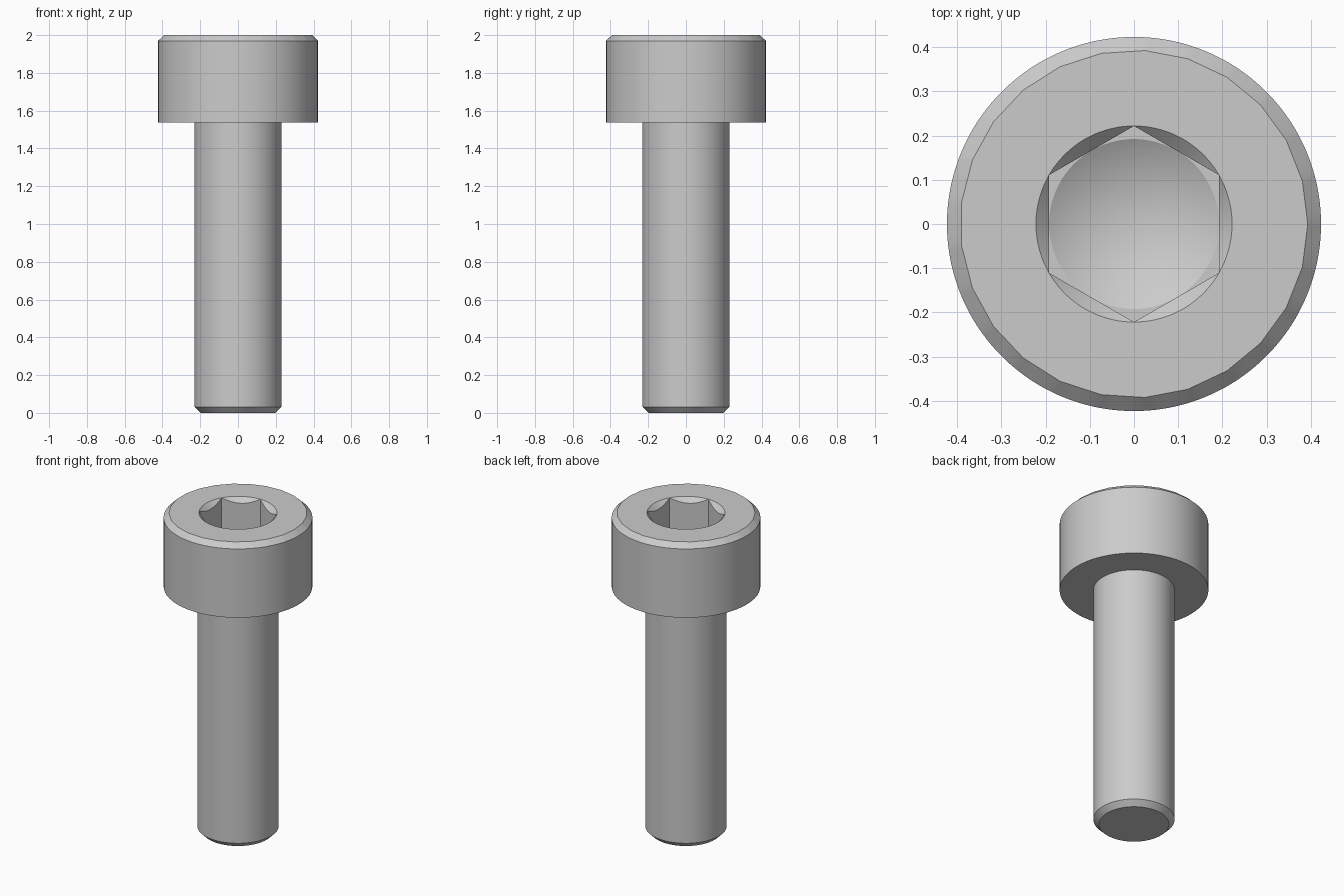
import bpy, bmesh
from math import pi, cos, sin, tan, radians

if "Cube" in bpy.data.objects:
    bpy.data.objects.remove(bpy.data.objects["Cube"], do_unlink=True)

STEPS = 300          # divisible by 6 and 25, so polygon corners land on vertices

steel = bpy.data.materials.new("steel grey")
steel.use_nodes = True
steel.diffuse_color = (0.6, 0.6, 0.6, 1)
steel.node_tree.nodes["Principled BSDF"].inputs["Base Color"].default_value = (0.6, 0.6, 0.6, 1)


def circle(r):
    return lambda a: r


def polygon(r, sides, phase=0.0):
    """Distance from the centre to a regular polygon at each angle."""
    seg = 2 * pi / sides
    return lambda a: r * cos(seg / 2) / cos((a - phase) % seg - seg / 2)


def loft(name, rows):
    """Skin rings given as (radius function, height function)."""
    bm = bmesh.new()
    rings = []
    for radius, height in rows:
        ring = []
        for i in range(STEPS):
            a = 2 * pi * i / STEPS
            ring.append(bm.verts.new((radius(a) * cos(a), radius(a) * sin(a), height(a))))
        rings.append(ring)
    for low, high in zip(rings, rings[1:]):
        for i in range(STEPS):
            j = (i + 1) % STEPS
            bm.faces.new((low[i], low[j], high[j], high[i]))
    bmesh.ops.remove_doubles(bm, verts=bm.verts, dist=0.00005)
    mesh = bpy.data.meshes.new(name)
    bm.to_mesh(mesh)
    bm.free()
    mesh.materials.append(steel)
    obj = bpy.data.objects.new(name, mesh)
    bpy.context.collection.objects.link(obj)
    bpy.ops.object.select_all(action='DESELECT')
    obj.select_set(True)
    bpy.context.view_layer.objects.active = obj
    bpy.ops.object.shade_smooth_by_angle(angle=radians(25))
    return obj


def level(z):
    return lambda a: z


SHANK_R, HEAD_R = 0.231, 0.423
HEAD_Z, TOP_Z, FLOOR_Z = 1.538, 2.0, 1.8
FLAT_R = 0.192                       # half the width across the hexagon flats
CORNER_R = FLAT_R / cos(pi / 6)
hexagon = polygon(CORNER_R, 6, pi / 6)

# Shank with a chamfered tip
loft("shank", [
    (circle(0), level(0)),
    (circle(SHANK_R - 0.032), level(0)),
    (circle(SHANK_R), level(0.032)),
    (circle(SHANK_R), level(HEAD_Z)),
])

# Head with chamfered rim, countersunk hexagonal socket and conical floor
loft("socket_head", [
    (circle(SHANK_R), level(HEAD_Z)),
    (circle(HEAD_R), level(HEAD_Z)),
    (circle(HEAD_R), level(TOP_Z - 0.03)),
    (polygon(0.393, 25), level(TOP_Z)),
    (circle(CORNER_R), level(TOP_Z)),
    (hexagon, lambda a: TOP_Z - (CORNER_R - hexagon(a))),
    (hexagon, level(FLOOR_Z)),
    (circle(FLAT_R), level(FLOOR_Z)),
    (circle(0), level(FLOOR_Z - FLAT_R / tan(pi / 3))),
])
